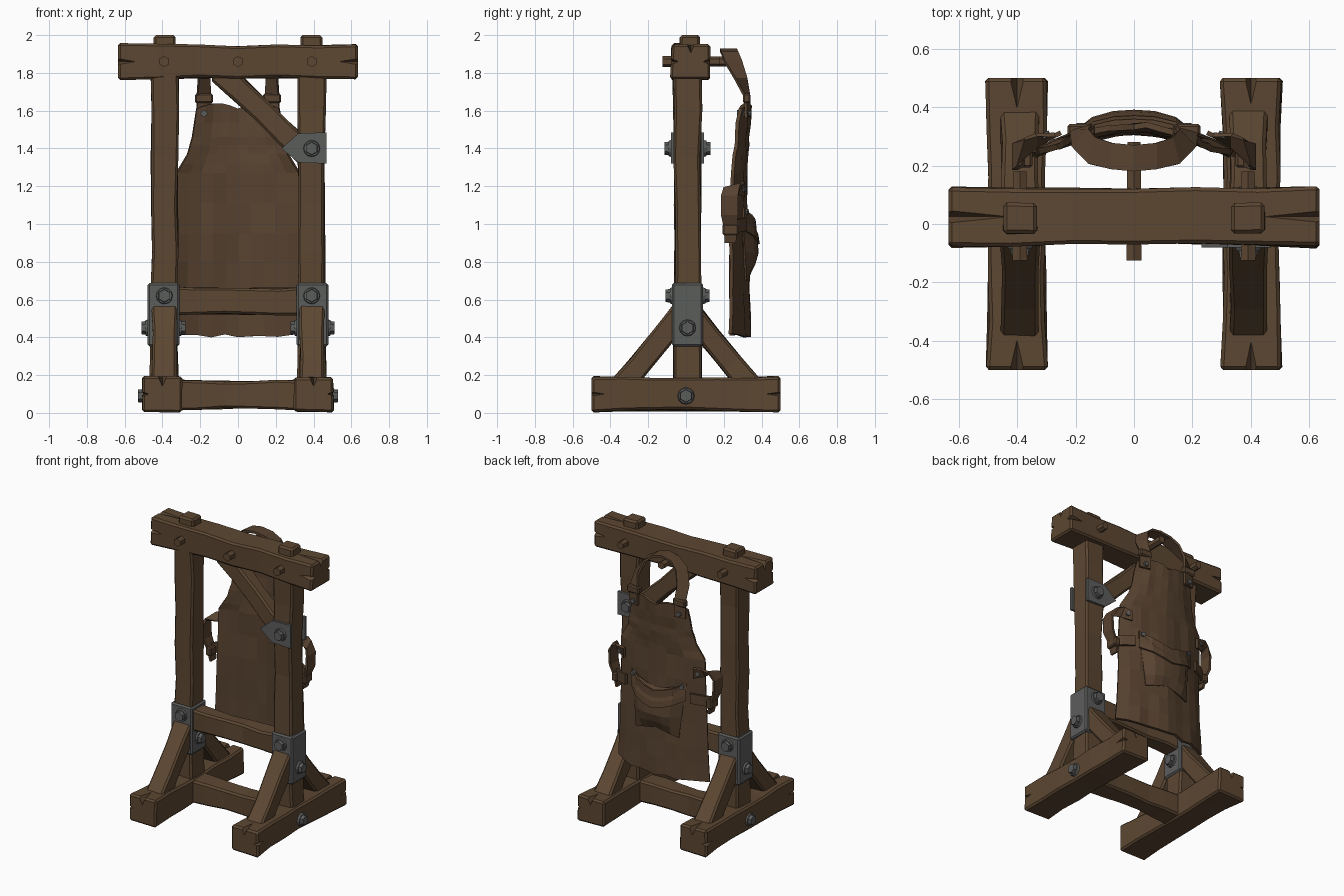
import bpy, bmesh, math, random
from mathutils import Vector, Matrix

if "Cube" in bpy.data.objects:
    bpy.data.objects.remove(bpy.data.objects["Cube"], do_unlink=True)
rng = random.Random(4)


def material(name, rgb):
    m = bpy.data.materials.new(name)
    m.use_nodes = True
    m.diffuse_color = (*rgb, 1)
    m.node_tree.nodes["Principled BSDF"].inputs["Base Color"].default_value = (*rgb, 1)
    return m


WOOD = material("brown wood", (0.108, 0.063, 0.032))
LEATHER = material("brown leather", (0.098, 0.056, 0.030))
METAL = material("grey iron", (0.105, 0.110, 0.105))


def finish(bm, name, mat, recalc=True):
    if recalc:
        bmesh.ops.recalc_face_normals(bm, faces=bm.faces)
    mesh = bpy.data.meshes.new(name)
    bm.to_mesh(mesh)
    bm.free()
    if mat:
        mesh.materials.append(mat)
    ob = bpy.data.objects.new(name, mesh)
    bpy.context.collection.objects.link(ob)
    return ob


def chamfer(bm, size):
    sharp = [e for e in bm.edges if e.is_manifold and e.calc_face_angle() > 0.9]
    bmesh.ops.bevel(bm, geom=sharp, offset=size, segments=1, affect='EDGES')


def timber(name, a, b, side, w, d, rings=6, wobble=0.006, flare=0.05, mat=WOOD, edge=0.012):
    """Hand-hewn beam from a to b; w is measured along side, d across it."""
    a, b = Vector(a), Vector(b)
    axis = (b - a).normalized()
    side = Vector(side).normalized()
    across = axis.cross(side)
    bm = bmesh.new()
    loops = []
    for i in range(rings):
        t = i / (rings - 1)
        k = 0.5 * (1 - flare + flare * 2 * (2 * t - 1) ** 2)
        loops.append([bm.verts.new(a.lerp(b, t)
                      + side * (sx * w * k + rng.uniform(-wobble, wobble))
                      + across * (sy * d * k + rng.uniform(-wobble, wobble)))
                      for sx, sy in ((-1, -1), (1, -1), (1, 1), (-1, 1))])
    for lo, hi in zip(loops, loops[1:]):
        for j in range(4):
            bm.faces.new((lo[j], lo[j - 3], hi[j - 3], hi[j]))
    bm.faces.new(loops[0][::-1])
    bm.faces.new(loops[-1])
    bmesh.ops.recalc_face_normals(bm, faces=bm.faces)
    chamfer(bm, edge)
    return finish(bm, name, mat)


def block(name, center, size, mat, edge=0.008):
    bm = bmesh.new()
    bmesh.ops.create_cube(bm, size=1, matrix=Matrix.Translation(center) @ Matrix.Diagonal((*size, 1)))
    chamfer(bm, edge)
    return finish(bm, name, mat)


def split(ob, cracks):
    """Carve tapering end cracks: (end point, inward, outward normal, half width, length, depth)."""
    bm = bmesh.new()
    for end, inward, normal, w, length, depth in cracks:
        e, t, n = Vector(end), Vector(inward), Vector(normal)
        s = t.cross(n) * w
        base = e - t * 0.03
        pts = (base + n * 0.02 + s, base + n * 0.02 - s, base - n * depth, e + t * length + n * 0.02)
        bmesh.ops.convex_hull(bm, input=[bm.verts.new(p) for p in pts])
    cutter = finish(bm, "crack_cutter", None)
    cutter.hide_render = True
    mod = ob.modifiers.new("cracks", 'BOOLEAN')
    mod.operation, mod.object, mod.solver = 'DIFFERENCE', cutter, 'EXACT'
    bpy.context.view_layer.objects.active = ob
    bpy.ops.object.modifier_apply(modifier=mod.name)
    bpy.data.objects.remove(cutter, do_unlink=True)


def peg(name, base, direction, r, length, mat=METAL, sides=6):
    d = Vector(direction).normalized()
    bm = bmesh.new()
    m = Matrix.Translation(Vector(base) + d * length / 2) @ d.to_track_quat('Z', 'Y').to_matrix().to_4x4()
    bmesh.ops.create_cone(bm, cap_ends=True, segments=sides, radius1=r, radius2=r * 0.9, depth=length, matrix=m)
    return finish(bm, name, mat)


def bolt(name, base, direction):
    peg(name + "_washer", base, direction, 0.045, 0.014, sides=12)
    peg(name, base, direction, 0.037, 0.036)


def patch(name, func, nu, nv, thick, mat=LEATHER):
    """Grid sheet facing the back; func(u, v) gives a point for u in -1..1, v in 0..1."""
    bm = bmesh.new()
    g = [[bm.verts.new(func(2 * i / nu - 1, j / nv)) for i in range(nu + 1)] for j in range(nv + 1)]
    for j in range(nv):
        for i in range(nu):
            bm.faces.new((g[j][i], g[j + 1][i], g[j + 1][i + 1], g[j][i + 1]))
    ob = finish(bm, name, mat, recalc=False)
    mod = ob.modifiers.new("thickness", 'SOLIDIFY')
    mod.thickness, mod.offset = thick, -1
    return ob


def strap(name, path, thick=0.016):
    """Leather band along (centre, half-width vector) pairs."""
    bm = bmesh.new()
    rows = [(bm.verts.new(Vector(p) - Vector(w)), bm.verts.new(Vector(p) + Vector(w))) for p, w in path]
    for (a, b), (c, d) in zip(rows, rows[1:]):
        bm.faces.new((a, b, d, c))
    ob = finish(bm, name, LEATHER)
    mod = ob.modifiers.new("thickness", 'SOLIDIFY')
    mod.thickness, mod.offset = thick, 0


X, Y, Z = Vector((1, 0, 0)), Vector((0, 1, 0)), Vector((0, 0, 1))

# Top beam with split ends
beam = timber("top_beam", (-0.635, 0.025, 1.86), (0.635, 0.025, 1.86), Y, 0.2, 0.18, rings=7)
split(beam, [c for s in (-1, 1) for c in (
    ((s * 0.635, 0.025, 1.95), X * -s, Z, 0.03, 0.3, 0.05),
    ((s * 0.635, -0.08, 1.86), X * -s, -Y, 0.03, 0.16, 0.05),
    ((s * 0.635, 0.13, 1.86), X * -s, Y, 0.03, 0.16, 0.05))])
for label, x, back in (("right", -0.39, 0.18), ("middle", 0, 0.28), ("left", 0.39, 0.18)):
    peg(label + "_hanging_peg", (x, -0.125, 1.86), Y, 0.029, back + 0.125, WOOD)

# Side frames: foot, post, tenon, iron sleeve, struts and bolts
for label, s in (("right", -1), ("left", 1)):
    x = s * 0.39
    foot = timber(label + "_foot", (s * 0.4, -0.5, 0.098), (s * 0.4, 0.5, 0.098), X, 0.2, 0.178, rings=7)
    split(foot, [c for e in (-1, 1) for c in (
        ((s * 0.4, e * 0.5, 0.185), Y * -e, Z, 0.035, 0.13, 0.06),
        ((s * 0.5, e * 0.5, 0.1), Y * -e, X * s, 0.02, 0.12, 0.04))])
    timber(label + "_post", (x, 0.008, 0.1), (x, 0.008, 1.85), X, 0.146, 0.145, rings=8, flare=0.06)
    timber(label + "_tenon", (x, 0.02, 1.9), (x, 0.02, 2.0), X, 0.11, 0.1, rings=2, wobble=0.002)
    block(label + "_sleeve", (s * 0.394, 0.008, 0.52), (0.168, 0.165, 0.335), METAL, 0.01)
    for end, e in (("front", -1), ("back", 1)):
        timber(f"{label}_{end}_strut", (x, e * 0.37, 0.105), (x, e * 0.0, 0.555), X, 0.128, 0.122,
               rings=4, wobble=0.004)
        bolt(f"{label}_{end}_sleeve_bolt", (x, 0.008 + e * 0.08, 0.62), Y * e)
    bolt(label + "_outer_bolt", (s * 0.476, 0.008, 0.45), X * s)
    bolt(label + "_inner_bolt", (s * 0.313, 0.008, 0.45), X * -s)
    bolt(label + "_foot_bolt", (s * 0.494, 0, 0.09), X * s)

# Cross rails and diagonal brace
timber("lower_rail", (-0.34, 0.005, 0.095), (0.34, 0.005, 0.095), Y, 0.14, 0.15)
timber("middle_rail", (-0.36, 0.005, 0.59), (0.36, 0.005, 0.59), Y, 0.115, 0.14)
timber("diagonal_brace", (-0.1, 0.008, 1.812), (0.37, 0.008, 1.365), Y, 0.1, 0.125, rings=5, wobble=0.004)

# Pointed gusset plates on both faces of the braced post
for label, e in (("front", -1), ("back", 1)):
    bm = bmesh.new()
    y = 0.008 + e * 0.072
    outline = ((0.23, 1.4), (0.32, 1.48), (0.468, 1.485), (0.468, 1.32), (0.32, 1.325))
    face = bm.faces.new([bm.verts.new((px, y, pz)) for px, pz in outline])
    ext = bmesh.ops.extrude_face_region(bm, geom=[face])
    bmesh.ops.translate(bm, vec=Y * e * 0.016, verts=[v for v in ext["geom"] if isinstance(v, bmesh.types.BMVert)])
    finish(bm, label + "_gusset_plate", METAL)
    bolt(label + "_gusset_bolt", (0.39, y + e * 0.014, 1.4), Y * e)

# Apron sheet: height, half width, middle y, edge y
ROWS = ((0.41, 0.36, 0.34, 0.25), (0.65, 0.345, 0.335, 0.25), (0.95, 0.335, 0.325, 0.25),
        (1.27, 0.33, 0.32, 0.265), (1.37, 0.27, 0.33, 0.27), (1.46, 0.245, 0.335, 0.28),
        (1.61, 0.222, 0.345, 0.295))


def apron_row(z):
    for lo, hi in zip(ROWS, ROWS[1:]):
        if z <= hi[0] or hi is ROWS[-1]:
            t = (z - lo[0]) / (hi[0] - lo[0])
            return [p + (q - p) * t for p, q in zip(lo, hi)]


def apron_y(x, z):
    _, w, mid, edge = apron_row(z)
    return mid + (edge - mid) * min(1, abs(x) / w) ** 2


def apron(u, v):
    k = v * (len(ROWS) - 1) * 2
    i = min(int(k / 2), len(ROWS) - 2)
    z = ROWS[i][0] + (ROWS[i + 1][0] - ROWS[i][0]) * (k / 2 - i)
    x = u * apron_row(z)[1]
    y = apron_y(x, z) + rng.uniform(-0.006, 0.006) + 0.008 * math.cos(u * 9) * (1 - v)
    if v == 1:
        z += 0.03 * math.sin(abs(u) * math.pi)
    elif v == 0:
        z += rng.uniform(-0.01, 0.01)
    return x, y, z


patch("apron", apron, 10, 12, 0.02)


# Sagging pocket with an overlapping flap
def pocket(u, v):
    x = u * (0.17 + 0.04 * v)
    z = 0.74 + 0.3 * v + 0.04 * abs(u) * (2 * v - 1) - 0.03 * (1 - u * u) * v
    swell = 0.055 * (1 - u ** 4) * min(1, v * 3) * (1 - 0.3 * v)
    return x, apron_y(x, z) + 0.008 + swell, z


def flap(u, v):
    x = u * 0.215
    z = 0.93 + 0.16 * v + 0.04 * abs(u) * (1 - v) - 0.06 * (1 - u * u) * (0.6 + 0.4 * v)
    return x, apron_y(x, z) + 0.014 + 0.05 * (1 - u ** 4) * (1 - v ** 2), z


patch("pocket", pocket, 6, 5, 0.012)
patch("pocket_flap", flap, 6, 3, 0.012)

# Neck strap looped over the middle peg
HALF = (((0.182, 0.325, 1.56), (0.038, -0.008, 0)), ((0.18, 0.325, 1.67), (0.037, -0.01, 0)),
        ((0.18, 0.29, 1.77), (0.028, -0.03, 0)), ((0.14, 0.25, 1.86), (0.012, -0.045, 0)),
        ((0.075, 0.232, 1.905), (0, -0.045, 0)))
mirrored = [((-p[0], p[1], p[2]), (w[0], -w[1], 0)) for p, w in HALF]
right_side = [(p, (-w[0], -abs(w[1]), 0)) for p, w in mirrored]
strap("neck_strap", list(HALF) + [((0, 0.225, 1.92), (0, -0.045, 0))] + right_side[::-1])

# Side ties, loops and rivets
for label, s in (("right", -1), ("left", 1)):
    block(label + "_neck_loop", (s * 0.18, 0.322, 1.665), (0.095, 0.04, 0.05), LEATHER)
    tie = (((0.27, 0.305, 1.18), (0, 0, 0.035)), ((0.335, 0.285, 1.195), (0, 0.02, 0.03)),
           ((0.385, 0.245, 1.2), (-0.01, 0.045, 0.01)), ((0.41, 0.23, 1.15), (0, 0.045, 0)),
           ((0.405, 0.23, 1.05), (0, 0.045, 0)), ((0.375, 0.235, 0.98), (0, 0.035, 0)),
           ((0.36, 0.235, 0.9), (0, 0.03, 0)))
    strap(label + "_tie", [((s * p[0], p[1], p[2]), (s * w[0], w[1], w[2])) for p, w in tie])
    strap(label + "_belt", [((s * 0.25, 0.312, 1.0), (0, 0, 0.035)), ((s * 0.33, 0.275, 0.99), (0, 0, 0.035)),
                            ((s * 0.375, 0.235, 0.98), (0, 0, 0.035))])
    block(label + "_buckle_loop", (s * 0.37, 0.235, 0.97), (0.045, 0.085, 0.06), LEATHER)
    peg(label + "_tie_rivet", (s * 0.3, 0.295, 1.185), (s * 0.4, 1, 0), 0.018, 0.02, sides=8)
    peg(label + "_pocket_rivet", (s * 0.185, 0.3, 1.065), (s * 0.3, 1, 0), 0.017, 0.03, sides=8)
    peg(label + "_neck_rivet", (s * 0.18, 0.27, 1.585), Y, 0.018, 0.075, sides=8)
